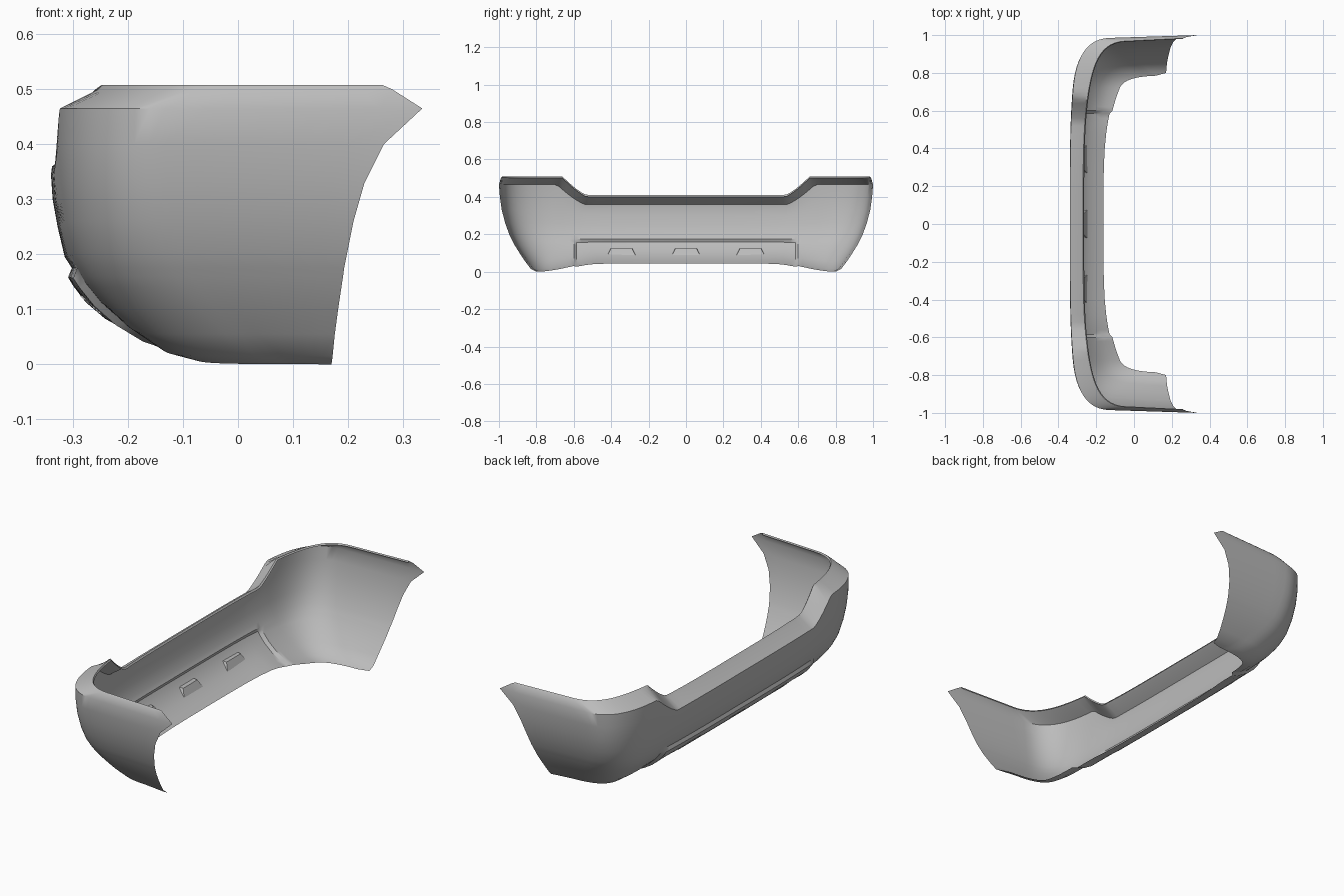
import bpy
import math
from mathutils import Vector
from mathutils.geometry import interpolate_bezier

cube = bpy.data.objects.get("Cube")
if cube:
    bpy.data.objects.remove(cube, do_unlink=True)

grey = bpy.data.materials.new("plain grey")
grey.use_nodes = True
grey.diffuse_color = (0.5, 0.5, 0.5, 1)
grey.node_tree.nodes["Principled BSDF"].inputs["Base Color"].default_value = (0.5, 0.5, 0.5, 1)

CORNER_Y = 0.72      # where the rear face starts to turn the corner
PANEL_Y = 0.585      # half width of the raised lower panel
PANEL_ROWS = 6       # section rows covered by the panel

# Section rows, bottom to top:
# centre z, centre x, corner x, side z, side y, end x
ROWS = [
    (.050, -.150, -.075, .000, .80, .170),
    (.065, -.185, -.130, .015, .83, .172),
    (.090, -.230, -.185, .055, .86, .176),
    (.120, -.265, -.230, .100, .89, .182),
    (.150, -.288, -.262, .140, .915, .188),
    (.165, -.297, -.275, .160, .925, .191),
    (.175, -.302, -.282, .175, .933, .193),
    (.195, -.315, -.295, .200, .945, .198),
    (.250, -.328, -.310, .260, .967, .210),
    (.300, -.337, -.320, .330, .985, .230),
    (.345, -.340, -.324, .400, .995, .265),
    (.360, -.338, -.322, .465, 1.0, .335),
    (.400, -.280, -.250, .500, .99, .280),
    (.410, -.270, -.238, .508, .983, .262),
    (.400, -.264, -.233, .500, .980, .260),
]
REAR_Y = [0, .15, .3, .4, .48, .52, .54, .56, PANEL_Y, .6, .62, .64, .66, .68, .7]


def ramp(a, b, v):
    return min(1, max(0, (v - a) / (b - a)))


def smooth(t):
    return t * t * (3 - 2 * t)


def row_points(index, row):
    """Half of one section line: rear face, rounded corner, side wing."""
    zc, xc, xa, zs, ys, xe = row
    plan = [(xc + (xa - xc) * (y / CORNER_Y) ** 4, y) for y in REAR_Y]

    slope = 4 * (xa - xc) / CORNER_Y
    x3, y3 = xa + .19, ys - .015
    d = .6 * (y3 - CORNER_Y)
    arc = interpolate_bezier(
        Vector((xa, CORNER_Y, 0)), Vector((xa + slope * d, CORNER_Y + d, 0)),
        Vector((x3 - .12, y3 - .004, 0)), Vector((x3, y3, 0)), 13)
    plan += [(p.x, p.y) for p in arc]
    for i in range(1, 7):
        t = i / 6
        plan.append((x3 + (xe - x3) * t, y3 + (ys - y3) * t))

    points = []
    for x, y in plan:
        if index < 9:
            blend = smooth(ramp(.45, .8, y))
        elif index < 12:
            blend = ramp(.54, .69, y) ** 1.3
        else:
            blend = ramp(.53, .66, y) ** 1.3
        z = zc + (zs - zc) * blend
        if index < PANEL_ROWS and y <= PANEL_Y:
            x, z = x - .012, z - .007
        points.append((x, y, z))
    return points


def make_object(name, verts, faces):
    mesh = bpy.data.meshes.new(name)
    mesh.from_pydata(verts, [], faces)
    mesh.materials.append(grey)
    obj = bpy.data.objects.new(name, mesh)
    bpy.context.collection.objects.link(obj)
    return obj


# Bumper shell: one half lofted, the other mirrored
lines = [row_points(i, r) for i, r in enumerate(ROWS)]
n = len(lines[0])
verts = [p for line in lines for p in line]
faces = [(k * n + j, (k + 1) * n + j, (k + 1) * n + j + 1, k * n + j + 1)
         for k in range(len(lines) - 1) for j in range(n - 1)]
shell = make_object("bumper_shell", verts, faces)
mirror = shell.modifiers.new("mirror", 'MIRROR')
mirror.use_axis = (False, True, False)
mirror.use_clip = True
bpy.context.view_layer.objects.active = shell
shell.select_set(True)
bpy.ops.object.modifier_apply(modifier="mirror")
bpy.ops.object.shade_smooth_by_angle(angle=math.radians(38))

# Small wedge-shaped sockets on the inner face of the lower panel
for side, y in (("right", -.345), ("middle", 0), ("left", .345)):
    v = []
    for s in (-1, 1):
        v += [(-.288, y + s * .058, .125),
              (-.266, y + s * .056, .123),
              (-.247, y + s * .075, .088)]
    make_object(side + "_socket", v,
                [(0, 1, 4, 3), (1, 2, 5, 4), (0, 2, 1), (3, 4, 5)])
